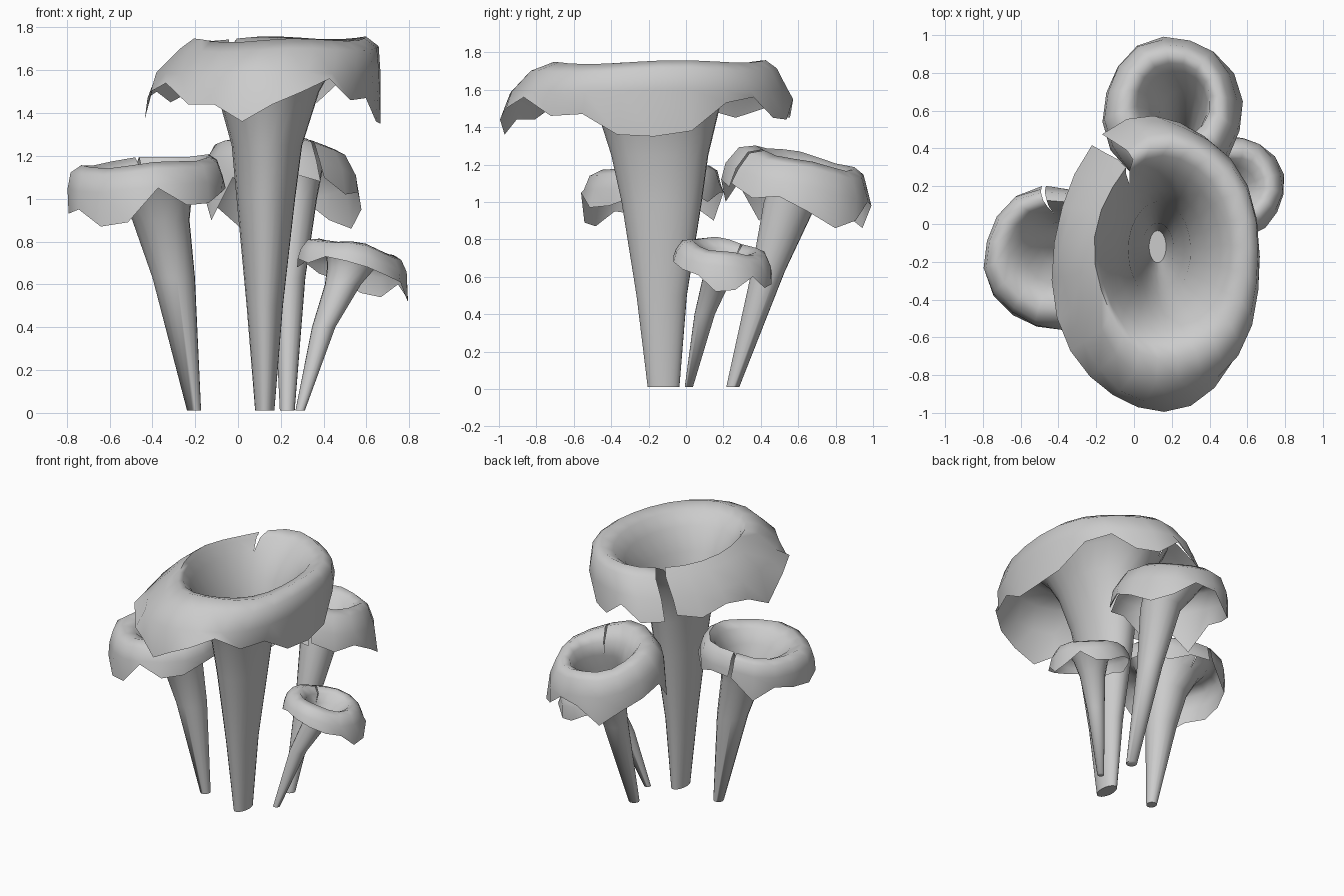
import bpy, bmesh
from math import sin, cos, pi, radians


def funnel_mushroom(name, rings, skirt, hem, slit_deg, tilt, stem_count, gap):
    """Single thin sheet: stem opens to a funnel, folds over a crest, ends in a ragged hem.
    rings: (x, y, z, rx, ry); skirt: (x, y, rx, ry); hem: one height per column."""
    bm = bmesh.new()
    n = len(hem) - 1
    grid = []
    for i in range(len(rings) + 1):
        k = max(0.0, min(1.0, (i - stem_count) / 2))      # slit widens above the stem
        g = gap * k
        row = []
        for j in range(n + 1):
            a = radians(slit_deg) + g + (2 * pi - 2 * g) * j / n
            if i < len(rings):
                x, y, z, rx, ry = rings[i]
                w = 1 + 0.02 * k * sin(5 * a + z * 3)
                dx, dy = rx * w * cos(a), ry * w * sin(a)
                z += k * (tilt[0] * dx + tilt[1] * dy + 0.008 * sin(4 * a + 1))
            else:
                x, y, rx, ry = skirt
                w = 0.99 + 0.02 * sin(4 * a)
                dx, dy = rx * w * cos(a), ry * w * sin(a)
                z = hem[j]
            row.append(bm.verts.new((x + dx, y + dy, z)))
        grid.append(row)
    for lo, hi in zip(grid, grid[1:]):
        for j in range(n):
            bm.faces.new((lo[j], lo[j + 1], hi[j + 1], hi[j]))
    # stem foot, then weld the closed part of the seam
    bm.faces.new(grid[0][:-1][::-1])
    bmesh.ops.remove_doubles(bm, verts=bm.verts, dist=0.0005)
    me = bpy.data.meshes.new(name)
    bm.to_mesh(me)
    bm.free()
    ob = bpy.data.objects.new(name, me)
    bpy.context.collection.objects.link(ob)
    bpy.ops.object.select_all(action='DESELECT')
    ob.select_set(True)
    bpy.context.view_layer.objects.active = ob
    bpy.ops.object.shade_smooth_by_angle(angle=radians(80))


# tall central mushroom
funnel_mushroom(
    "large_mushroom",
    [(.125, -.12, .01, .045, .085), (.125, -.13, .5, .085, .135),
     (.13, -.13, 1.0, .137, .215), (.135, -.14, 1.25, .165, .26),
     (.14, -.15, 1.5, .24, .33), (.15, -.14, 1.64, .31, .42),
     (.165, -.14, 1.715, .355, .50), (.20, -.15, 1.745, .405, .57),
     (.20, -.18, 1.70, .465, .66), (.15, -.20, 1.59, .525, .74)],
    (.115, -.21, .555, .79),
    [1.5, 1.45, 1.5, 1.47, 1.37, 1.5, 1.54, 1.44, 1.44, 1.36, 1.44, 1.5, 1.56,
     1.46, 1.47, 1.36, 1.35, 1.38, 1.53, 1.56, 1.45, 1.44, 1.55, 1.45, 1.46],
    124, (.01, .01), 5, .06)

# left mushroom
funnel_mushroom(
    "left_mushroom",
    [(-.205, -.07, .01, .033, .035), (-.3, -.09, .63, .1, .1),
     (-.36, -.11, .9, .135, .13), (-.4, -.13, 1.05, .19, .19),
     (-.42, -.14, 1.14, .245, .235), (-.43, -.16, 1.175, .3, .29),
     (-.435, -.17, 1.145, .345, .345), (-.43, -.175, 1.07, .365, .37)],
    (-.425, -.18, .37, .385),
    [1.05, .9, .98, .95, .93, .95, .87, .89, 1.05, .97, .98, 1.03, 1.05, 1.06, 1.0, 1.05, 1.05],
    98, (.08, .05), 3, .03)

# back mushroom, leaning away
funnel_mushroom(
    "back_mushroom",
    [(.23, .25, .01, .035, .035), (.24, .44, .63, .075, .09),
     (.25, .56, 1.0, .12, .145), (.23, .63, 1.1, .16, .18),
     (.21, .65, 1.18, .195, .205), (.21, .64, 1.235, .245, .265),
     (.2, .62, 1.21, .305, .335), (.2, .6, 1.115, .355, .385)],
    (.205, .59, .375, .405),
    [1.1, 1.02, 1.03, .95, .86, .9, 1.0, .98, .86, .95, 1.0, 1.05, .9, 1.1, 1.0, 1.12, 1.08],
    300, (-.08, -.23), 3, .025)

# small mushroom, leaning right
funnel_mushroom(
    "small_mushroom",
    [(.29, .015, .01, .022, .022), (.4, .1, .4, .055, .055),
     (.49, .17, .6, .085, .08), (.53, .2, .68, .115, .105),
     (.55, .21, .735, .14, .14), (.55, .21, .765, .175, .175),
     (.54, .205, .75, .22, .225), (.535, .2, .7, .25, .255)],
    (.535, .195, .265, .27),
    [.7, .68, .72, .7, .73, .71, .68, .64, .61, .52, .53, .6, .54, .56, .62, .65, .7],
    150, (-.2, -.16), 3, .03)
